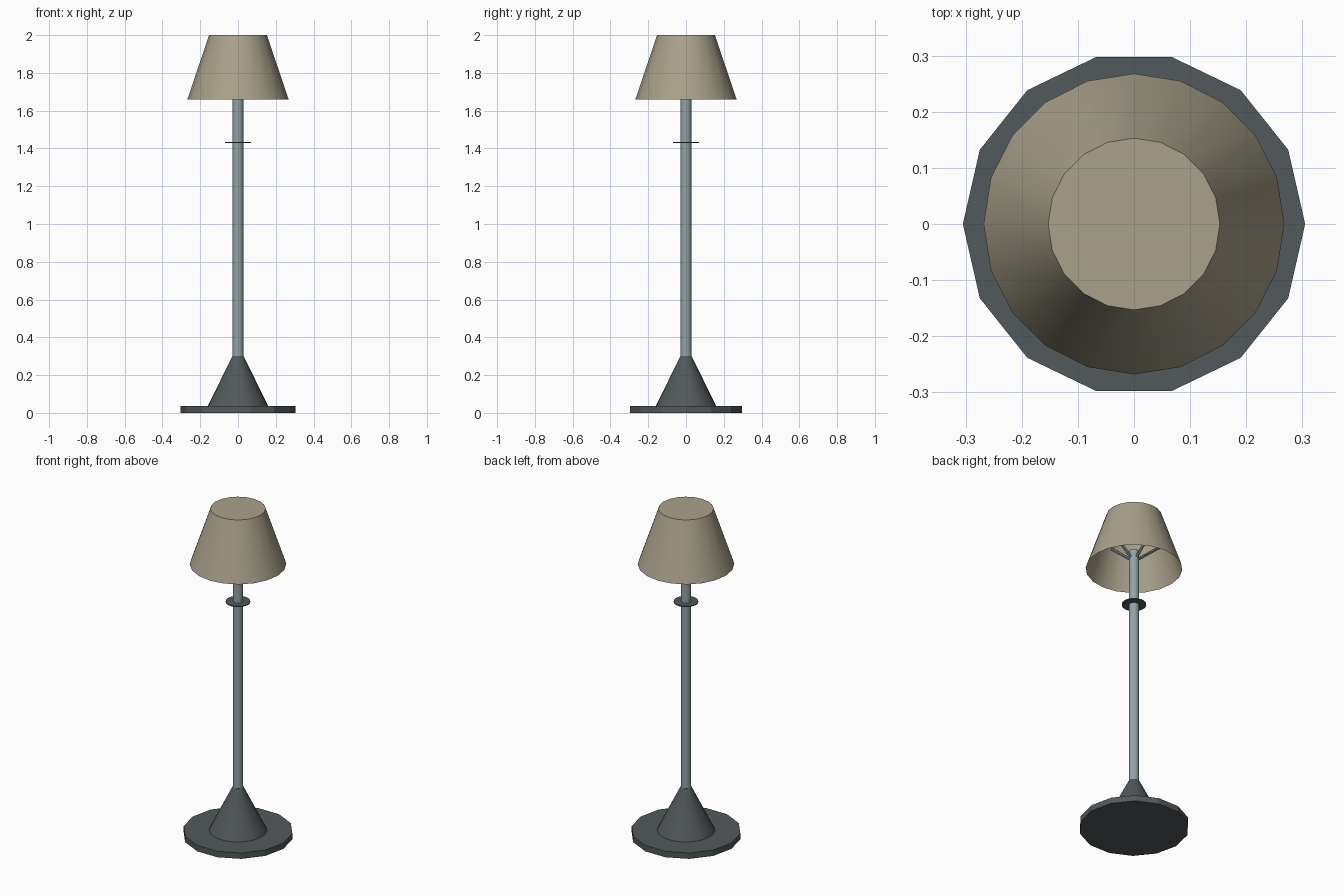
import bpy, bmesh, math
from mathutils import Vector

cube = bpy.data.objects.get("Cube")
if cube:
    bpy.data.objects.remove(cube)


def material(name, rgb):
    m = bpy.data.materials.new(name)
    m.use_nodes = True
    color = (*rgb, 1)
    m.diffuse_color = color
    m.node_tree.nodes["Principled BSDF"].inputs["Base Color"].default_value = color
    return m


linen = material("warm linen", (0.40, 0.355, 0.26))
steel = material("brushed steel", (0.29, 0.36, 0.39))
iron = material("dark iron", (0.085, 0.098, 0.103))


def lathe(name, profile, sides, mat, smooth=True, cap_bottom=True, cap_top=True):
    """Revolve (radius, height) points, listed bottom to top, around z."""
    bm = bmesh.new()
    rings = []
    for r, z in profile:
        angles = [math.tau * i / sides for i in range(sides)]
        rings.append([bm.verts.new((r * math.cos(a), r * math.sin(a), z)) for a in angles])
    for low, high in zip(rings, rings[1:]):
        for i in range(sides):
            j = (i + 1) % sides
            bm.faces.new((low[i], low[j], high[j], high[i]))
    if cap_bottom:
        bm.faces.new(rings[0][::-1])
    if cap_top:
        bm.faces.new(rings[-1])
    return finish(name, bm, mat, smooth)


def finish(name, bm, mat, smooth):
    mesh = bpy.data.meshes.new(name)
    bm.to_mesh(mesh)
    bm.free()
    mesh.materials.append(mat)
    obj = bpy.data.objects.new(name, mesh)
    bpy.context.collection.objects.link(obj)
    if smooth:
        bpy.ops.object.select_all(action="DESELECT")
        obj.select_set(True)
        bpy.context.view_layer.objects.active = obj
        bpy.ops.object.shade_smooth_by_angle(angle=math.radians(40))
    return obj


def rod(name, start, end, radius, mat):
    start, end = Vector(start), Vector(end)
    axis = end - start
    bm = bmesh.new()
    bmesh.ops.create_cone(bm, cap_ends=True, segments=8, radius1=radius,
                          radius2=radius, depth=axis.length)
    obj = finish(name, bm, mat, True)
    obj.rotation_euler = axis.to_track_quat("Z", "Y").to_euler()
    obj.location = (start + end) / 2


# Weighted foot: faceted plate with a cone that grips the pole
lathe("base_plate", [(0.305, 0), (0.305, 0.036)], 14, iron, smooth=False)
lathe("base_cone", [(0.16, 0.036), (0.03, 0.30)], 32, iron, cap_bottom=False)

# Pole and the thin collar on it
lathe("pole", [(0.029, 0.29), (0.029, 1.77)], 16, steel)
lathe("collar", [(0.068, 1.428), (0.068, 1.434)], 20, iron)

# Shade: open below, closed on top
lathe("shade", [(0.268, 1.66), (0.153, 2.0)], 20, linen, cap_bottom=False)

# Arms rising from the pole to the inside of the shade
for i in range(4):
    a = math.tau * i / 4
    c, s = math.cos(a), math.sin(a)
    rod(f"shade_arm_{i + 1}", (0.015 * c, 0.015 * s, 1.72),
        (0.19 * c, 0.19 * s, 1.87), 0.008, steel)
